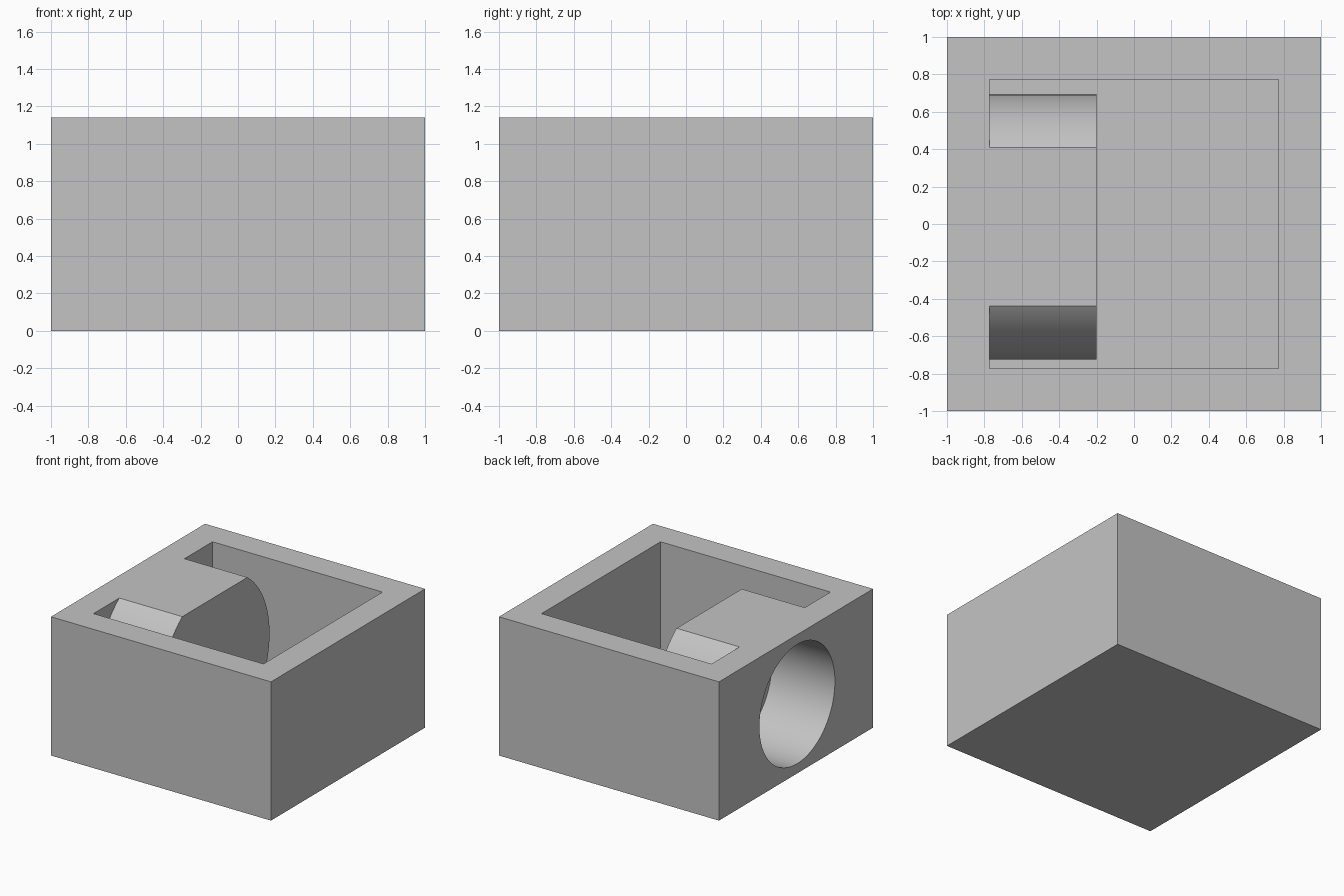
import bpy
import math

if "Cube" in bpy.data.objects:
    bpy.data.objects.remove(bpy.data.objects["Cube"], do_unlink=True)

HEIGHT = 1.14
WALL = 0.2275
AXIS_Y, AXIS_Z = -0.015, HEIGHT / 2


def box(name, half_width, bottom, top):
    bpy.ops.mesh.primitive_cube_add(size=1, location=(0, 0, (bottom + top) / 2))
    ob = bpy.context.object
    ob.name = name
    ob.scale = (2 * half_width, 2 * half_width, top - bottom)
    bpy.ops.object.transform_apply(location=True, rotation=True, scale=True)
    return ob


def side_cylinder(name, radius, x_start, x_end):
    bpy.ops.mesh.primitive_cylinder_add(
        vertices=96, radius=radius, depth=x_end - x_start,
        location=((x_start + x_end) / 2, AXIS_Y, AXIS_Z),
        rotation=(0, math.pi / 2, 0))
    ob = bpy.context.object
    ob.name = name
    bpy.ops.object.transform_apply(location=True, rotation=True, scale=True)
    return ob


def subtract(target, cutter):
    cutter.hide_render = True
    mod = target.modifiers.new("cut", 'BOOLEAN')
    mod.operation = 'DIFFERENCE'
    mod.solver = 'EXACT'
    mod.object = cutter
    bpy.ops.object.select_all(action='DESELECT')
    bpy.context.view_layer.objects.active = target
    target.select_set(True)
    bpy.ops.object.modifier_apply(modifier=mod.name)
    bpy.data.objects.remove(cutter, do_unlink=True)


# Open-topped housing; the boss is the part of the pocket left uncut
housing = box("housing", 1, 0, HEIGHT)
pocket = box("pocket_cutter", 1 - WALL, WALL, HEIGHT + 0.4)
boss = side_cylinder("boss_shape", 0.71, -1.2, -0.2)
subtract(pocket, boss)
subtract(housing, pocket)

# Blind round bore entering the boss through the side wall
bore = side_cylinder("bore_cutter", 0.49, -1.2, -0.2 - WALL)
subtract(housing, bore)

# Single grey finish
grey = bpy.data.materials.new("light grey")
grey.use_nodes = True
colour = (0.55, 0.55, 0.55, 1)
grey.diffuse_color = colour
grey.node_tree.nodes["Principled BSDF"].inputs["Base Color"].default_value = colour
housing.data.materials.clear()
housing.data.materials.append(grey)

bpy.context.view_layer.objects.active = housing
housing.select_set(True)
bpy.ops.object.shade_smooth_by_angle(angle=math.radians(30))
